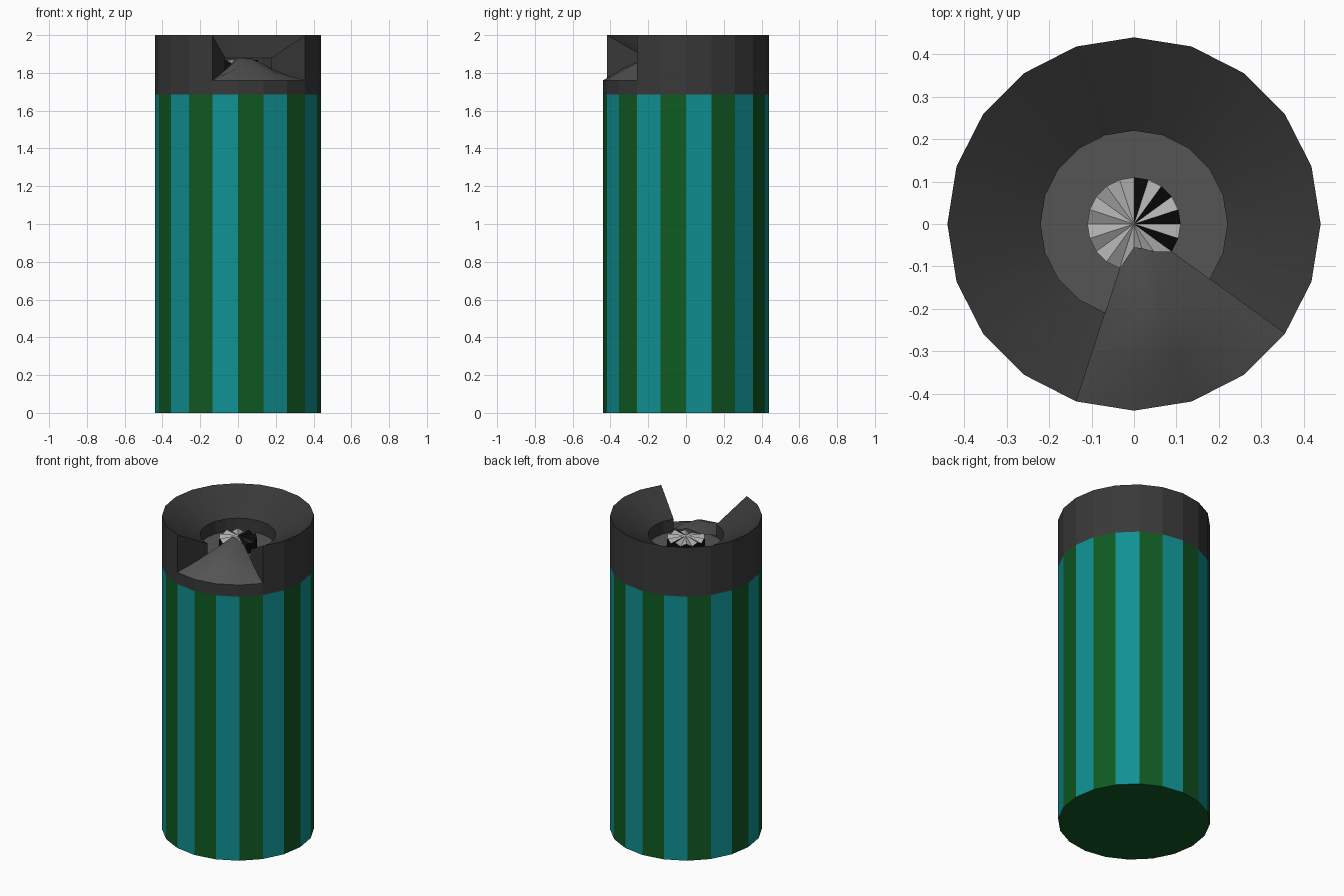
import bpy, bmesh
from math import cos, sin, radians

if "Cube" in bpy.data.objects:
    bpy.data.objects.remove(bpy.data.objects["Cube"])

N = 20          # sides
R = 0.44        # outer radius
NOTCH = range(14, 18)   # sectors cut open at the front


def mat(name, rgb):
    m = bpy.data.materials.new(name)
    m.diffuse_color = (*rgb, 1)
    m.use_nodes = True
    m.node_tree.nodes["Principled BSDF"].inputs["Base Color"].default_value = m.diffuse_color
    return m


teal = mat("teal", (0.005, 0.28, 0.29))
green = mat("green", (0.005, 0.10, 0.016))
dark = mat("dark_grey", (0.04, 0.04, 0.04))
mid = mat("mid_grey", (0.09, 0.09, 0.09))
light = mat("light_grey", (0.42, 0.42, 0.42))
black = mat("black", (0.004, 0.004, 0.004))


def pt(r, k, z):
    a = radians(360 / N * k)
    return (r * cos(a), r * sin(a), z)


def build(name, faces, mats):
    """faces: list of (points, material index, smooth)"""
    bm = bmesh.new()
    for pts, mi, smooth in faces:
        f = bm.faces.new([bm.verts.new(p) for p in pts])
        f.material_index = mi
        f.smooth = smooth
    bmesh.ops.remove_doubles(bm, verts=bm.verts, dist=1e-4)
    me = bpy.data.meshes.new(name)
    bm.to_mesh(me)
    bm.free()
    for m in mats:
        me.materials.append(m)
    ob = bpy.data.objects.new(name, me)
    bpy.context.collection.objects.link(ob)
    return ob


def band(k, r0, z0, r1, z1):
    return [pt(r0, k, z0), pt(r0, k + 1, z0), pt(r1, k + 1, z1), pt(r1, k, z1)]


# Striped body with a closed base
BODY = 1.685
faces = [(band(k, R, 0, R, BODY), k % 2, False) for k in range(N)]
faces.append(([pt(R, -k, 0) for k in range(N)], 1, False))
build("striped_body", faces, [teal, green])

# Cap: outer wall, funnel and well wall, open at the notch
RIM, LIP, SILL, FLOOR, RI = 2.0, 1.88, 1.76, 1.80, 0.22
faces = []
for k in range(N):
    if k in NOTCH:
        faces.append((band(k, R, BODY, R, SILL), 0, False))
    else:
        faces.append((band(k, R, BODY, R, RIM), 0, False))
        faces.append((band(k, R, RIM, RI, LIP), 0, True))
        faces.append((band(k, RI, LIP, RI, FLOOR), 0, False))
# notch end walls
for k, flip in ((14, False), (18, True)):
    w = [pt(R, k, SILL), pt(R, k, RIM), pt(RI, k, LIP), pt(RI, k, FLOOR)]
    faces.append((w[::-1] if flip else w, 0, False))
build("cap", faces, [dark])

# Well floor
faces = [([pt(RI, k, FLOOR), pt(RI, k + 1, FLOOR), (0, 0, FLOOR)], 0, True)
         for k in range(N)]
build("well_floor", faces, [mid])

# Humped thumb ramp filling the notch: rings of (radius, height)
rings = [
    [(R, SILL)] * 5,
    [(0.33, 1.785), (0.33, 1.825), (0.33, 1.825), (0.33, 1.805), (0.33, 1.785)],
    [(RI, 1.81), (RI, 1.875), (RI, 1.875), (RI, 1.85), (RI, 1.82)],
    [(0.11, 1.85), (0.055, 1.885), (0.06, 1.885), (0.08, 1.88), (0.11, 1.86)],
    [(0.11, FLOOR), (0.055, FLOOR), (0.06, FLOOR), (0.08, FLOOR), (0.11, FLOOR)],
]
faces = []
for i in range(4):
    a, b = rings[i], rings[i + 1]
    for j in range(4):
        k = 14 + j
        faces.append(([pt(a[j][0], k, a[j][1]), pt(a[j + 1][0], k + 1, a[j + 1][1]),
                       pt(b[j + 1][0], k + 1, b[j + 1][1]), pt(b[j][0], k, b[j][1])],
                      0, i < 3))
build("thumb_ramp", faces, [mid])

# Serrated spark wheel
def rim_z(k):
    return 1.868 if k % 2 else 1.85


faces = []
for k in range(N):
    z0, z1 = rim_z(k), rim_z(k + 1)
    top_mat = 1 if k in (0, 2, 4, 18) else 0
    faces.append(([pt(0.11, k, z0), pt(0.11, k + 1, z1), (0, 0, 1.872)], top_mat, False))
    faces.append(([pt(0.11, k, FLOOR), pt(0.11, k + 1, FLOOR),
                   pt(0.11, k + 1, z1), pt(0.11, k, z0)], 1, False))
build("spark_wheel", faces, [light, black])
